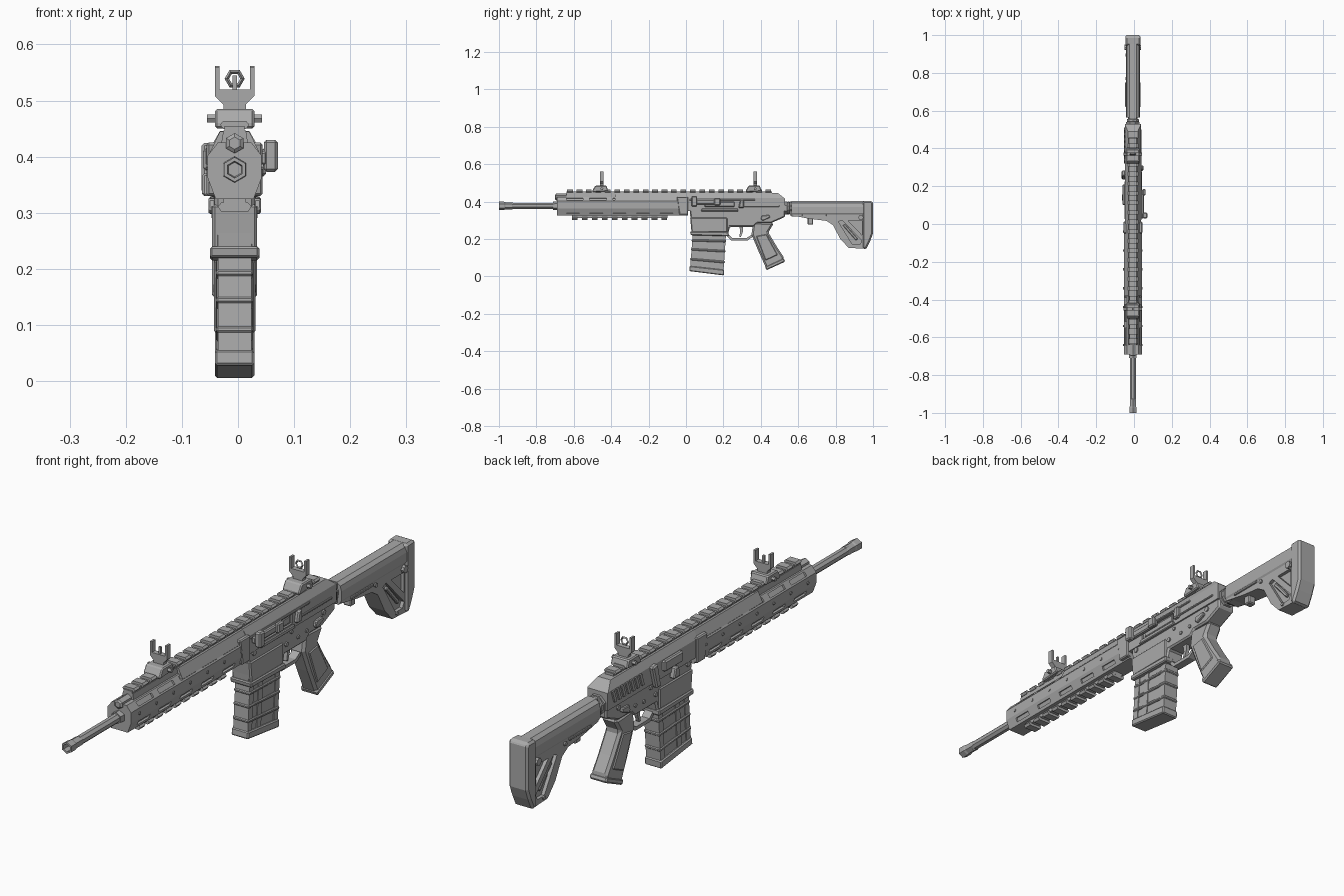
import bpy, bmesh, math
from mathutils import Vector

cube = bpy.data.objects.get("Cube")
if cube:
    bpy.data.objects.remove(cube, do_unlink=True)

C = -0.006  # centre line of the body

grey = bpy.data.materials.new("gun grey")
grey.use_nodes = True
grey.diffuse_color = (0.4, 0.4, 0.4, 1)
grey.node_tree.nodes["Principled BSDF"].inputs["Base Color"].default_value = (0.4, 0.4, 0.4, 1)


def finish(name, bm, bevel=0):
    bmesh.ops.recalc_face_normals(bm, faces=bm.faces)
    mesh = bpy.data.meshes.new(name)
    bm.to_mesh(mesh)
    bm.free()
    mesh.materials.append(grey)
    ob = bpy.data.objects.new(name, mesh)
    bpy.context.collection.objects.link(ob)
    if bevel:
        mod = ob.modifiers.new("chamfer", 'BEVEL')
        mod.width, mod.segments = bevel, 1
        mod.limit_method, mod.angle_limit = 'ANGLE', math.radians(35)
    return ob


def prism(name, pts, axis, lo, hi, bevel=0):
    """Extrude a polygon: (y, z) points along x, or (x, z) points along y."""
    place = {'x': lambda p, d: (C + d, p[0], p[1]),
             'y': lambda p, d: (C + p[0], d, p[1])}[axis]
    bm = bmesh.new()
    a = [bm.verts.new(place(p, lo)) for p in pts]
    b = [bm.verts.new(place(p, hi)) for p in pts]
    bm.faces.new(a)
    bm.faces.new(b)
    for i in range(len(pts)):
        j = (i + 1) % len(pts)
        bm.faces.new((a[i], a[j], b[j], b[i]))
    return finish(name, bm, bevel)


def box(name, x0, x1, y0, y1, z0, z1, bevel=0):
    return prism(name, [(y0, z0), (y1, z0), (y1, z1), (y0, z1)], 'x', x0, x1, bevel)


def pin(name, y, z, r, x0, x1, n=8):
    pts = [(y + r * math.cos(math.tau * i / n), z + r * math.sin(math.tau * i / n)) for i in range(n)]
    return prism(name, pts, 'x', x0, x1)


def lathe(name, profile, z, n):
    """Turn (y, radius) points around a lengthwise axis at height z."""
    bm = bmesh.new()
    rings = [[bm.verts.new((C + r * math.cos(math.tau * (i + .5) / n), y,
                            z + r * math.sin(math.tau * (i + .5) / n))) for i in range(n)]
             for y, r in profile]
    for a, b in zip(rings, rings[1:]):
        for i in range(n):
            j = (i + 1) % n
            bm.faces.new((a[i], a[j], b[j], b[i]))
    bm.faces.new(rings[0])
    bm.faces.new(rings[-1])
    return finish(name, bm)


def both(half):
    """Mirror a half outline (x, z) into a closed symmetric one."""
    return half + [(-x, z) for x, z in reversed(half)]


def cut(ob, cutter):
    cutter.hide_render = True
    mod = ob.modifiers.new("cut", 'BOOLEAN')
    mod.operation, mod.solver, mod.object = 'DIFFERENCE', 'EXACT', cutter
    bpy.context.view_layer.objects.active = ob
    bpy.ops.object.modifier_apply(modifier=mod.name)
    bpy.data.objects.remove(cutter, do_unlink=True)


# Barrel with hollow muzzle
lathe("barrel", [(-.94, .017), (-.66, .017)], .377, 8)
lathe("muzzle", [(-.96, .008), (-.96, .013), (-1, .015), (-1, .022), (-.972, .022),
                 (-.965, .019), (-.93, .019), (-.925, .016)], .377, 6)
lathe("barrel_collar", [(-.71, .022), (-.68, .024)], .377, 6)
lathe("gas_plug", [(-.70, .011), (-.695, .018), (-.6, .018)], .424, 6)

# Handguard with slots cut in its slanted faces
guard = prism("handguard", both([(.030, .425), (.048, .402), (.048, .362), (.034, .325)]),
              'y', -.69, .01)
for s in (-1, 1):
    for mid, nrm, size, length in (((.039, .4135), (.79, .62), .008, .09),
                                   ((.041, .3435), (.935, -.354), .008, .07)):
        m, nv = Vector((mid[0] * s, mid[1])), Vector((nrm[0] * s, nrm[1]))
        t = Vector((-nv.y, nv.x)) * size
        nv = nv * .007
        for k in range(5):
            y = -.64 + k * .125
            cut(guard, prism("slot_cutter", [m + t + nv, m - t + nv, m - t - nv, m + t - nv],
                             'y', y, y + length))
    for k in range(7):
        pin("guard_rivet", -.64 + k * .1, .382, .006, s * .047, s * .051, 6)
    prism("guard_clamp", [(-.035, .33), (.012, .33), (.012, .425), (-.05, .425)], 'x',
          s * .03, s * .05, .004)

prism("handguard_spine", both([(.02, .447), (.026, .41)]), 'y', -.64, -.36)
prism("handguard_roof", both([(.026, .445), (.044, .408)]), 'y', -.38, .01)

# Toothed rails on top and below
box("top_rail", -.018, .018, -.64, .46, .44, .455)
for k in range(22):
    y = -.635 + k * .0505
    prism("top_rail_tooth", both([(.02, .464), (.026, .457), (.02, .449)]), 'y', y, y + .03)
box("bottom_rail", -.02, .02, -.61, -.1, .312, .328)
for k in range(10):
    y = -.61 + k * .0533
    prism("bottom_rail_tooth", both([(.024, .318), (.03, .311), (.024, .302)]), 'y', y, y + .03)

# Upper receiver
upper = prism("upper_receiver", both([(.026, .446), (.042, .418), (.042, .35)]), 'y', 0, .53)
cut(upper, prism("rear_slope_cutter", [(.46, .47), (.56, .47), (.56, .40), (.53, .415)], 'x', -.1, .1))
cut(upper, box("port_cutter", .035, .06, .09, .27, .368, .403))
box("bolt", .02, .039, .1, .26, .372, .399, .003)
prism("port_cover", [(.08, .348), (.28, .348), (.275, .364), (.085, .364)], 'x', .035, .049, .003)
box("handle_track", .038, .046, .02, .37, .405, .413, .002)
prism("case_deflector", [(.28, .365), (.31, .365), (.31, .41), (.29, .41)], 'x', .035, .056, .005)
box("side_ridge", .038, .046, .29, .5, .372, .38, .002)

# Charging handle on the left of the body
box("charging_rod", .04, .058, .03, .18, .385, .41, .004)
box("charging_knob", .052, .077, .03, .06, .373, .43, .005)
box("charging_tail", .05, .068, .15, .185, .38, .418, .005)

# Slanted grip fins on the right of the body
for k in range(7):
    y = .32 + k * .027
    prism("receiver_fin", [(y, .37), (y + .013, .37), (y + .028, .415), (y + .015, .415)], 'x',
          -.048, -.038)
prism("bolt_catch", [(.235, .335), (.262, .335), (.285, .42), (.255, .425)], 'x', -.059, -.038, .005)
box("receiver_side_block", -.056, -.038, .1, .21, .375, .415, .005)
prism("bolt_release", [(.12, .33), (.16, .33), (.15, .37), (.13, .37)], 'x', -.058, -.036, .004)

# Lower receiver and magazine well
prism("lower_receiver", [(.02, .36), (.03, .225), (.225, .225), (.235, .265), (.36, .265),
                         (.38, .285), (.455, .285), (.53, .318), (.53, .36)], 'x', -.036, .036, .006)
prism("magazine_well", [(.022, .315), (.03, .235), (.222, .235), (.222, .315)], 'x', -.040, .040, .005)
prism("well_lip", [(.022, .24), (.025, .22), (.228, .215), (.228, .237)], 'x', -.044, .044, .004)
lathe("rear_plate", [(.52, .038), (.54, .038)], .365, 8)
for s in (-1, 1):
    for y, z, r in ((.05, .34, .01), (.27, .335, .007), (.31, .30, .007), (.36, .305, .007),
                    (.46, .335, .01), (.24, .30, .009)):
        pin("receiver_pin", y, z, r, s * .034, s * .041)
    prism("safety_lever", [(.40, .307), (.41, .297), (.45, .315), (.445, .328), (.405, .325)], 'x',
          s * .034, s * .047, .003)

# Trigger and its guard
prism("trigger_guard", [(.21, .225), (.24, .193), (.33, .193), (.37, .22), (.37, .235),
                        (.325, .206), (.246, .206), (.215, .238)], 'x', -.016, .016)
prism("trigger", [(.285, .27), (.305, .27), (.305, .24), (.293, .21), (.285, .212), (.29, .24)],
      'x', -.007, .007)

# Pistol grip
prism("grip", [(.36, .29), (.35, .225), (.385, .14), (.43, .04), (.52, .082), (.525, .1),
               (.485, .16), (.44, .235), (.47, .285)], 'x', -.032, .032, .010)
prism("grip_cap", [(.422, .052), (.43, .033), (.531, .079), (.522, .098)], 'x', -.035, .035, .005)
for s in (-1, 1):
    prism("grip_panel", [(.375, .215), (.425, .085), (.49, .115), (.43, .225)], 'x',
          s * .03, s * .037, .004)


# Magazine: a slanted body with bands around it
def mag_point(u, t):
    """u runs front to back, t from top to bottom."""
    return (.037 - .016 * t + .178 * u, .24 - (.21 + .022 * u) * t)


def mag_piece(name, u0, u1, t0, t1, half, bevel=0):
    corners = ((u0, t0), (u1, t0), (u1, t1), (u0, t1))
    return prism(name, [mag_point(*c) for c in corners], 'x', -half, half, bevel)


mag_piece("magazine", 0, 1, -.2, .95, .027, .004)
mag_piece("magazine_base", -.02, 1.02, .88, 1.01, .035, .004)
for t in (.2, .43, .68):
    mag_piece("magazine_band", -.02, 1.02, t, t + .05, .033, .003)
for u in (.0, .30, .86):
    mag_piece("magazine_spine", u, u + .14, 0, .9, .030)

# Buffer tube and locking rings
lathe("buffer_tube", [(.53, .026), (.60, .026)], .365, 10)
lathe("castle_ring", [(.538, .03), (.542, .034), (.552, .034), (.556, .03)], .365, 10)
box("sling_plate", -.02, .02, .555, .565, .325, .40)

# Stock
prism("stock_tube", both([(.018, .402), (.032, .391), (.037, .372), (.037, .338), (.026, .32)]),
      'y', .565, .965)
stock = prism("stock_body", [(.57, .345), (.57, .325), (.66, .308), (.75, .297), (.785, .275),
                             (.825, .2), (.87, .152), (.955, .148), (.975, .2), (.975, .36)],
              'x', -.033, .033)
for s in (-1, 1):
    cut(stock, prism("lower_pocket", [(.815, .292), (.835, .30), (.94, .19), (.93, .17), (.89, .17)],
                     'x', s * .02, s * .05))
    cut(stock, prism("upper_pocket", [(.865, .30), (.94, .222), (.94, .30)], 'x', s * .02, s * .05))
    prism("stock_strut", [(.838, .272), (.85, .28), (.92, .2), (.908, .192)], 'x',
          s * .018, s * .031, .003)
    pin("sling_socket", .935, .315, .014, s * .03, s * .044)
    pin("stock_bolt", .895, .165, .007, s * .03, s * .038)
    pin("stock_front_bolt", .77, .318, .008, s * .03, s * .039)
    box("stock_side_bar", s * .034, s * .041, .62, .75, .322, .332, .002)
box("stock_latch", -.016, .016, .65, .68, .276, .315, .004)
prism("butt_pad", [(.945, .402), (.945, .15), (.962, .143), (.985, .19), (1, .23), (1, .392), (.993, .404)],
      'x', -.040, .040, .008)


# Flip-up sights
def sight(name, y, top):
    prism(name + "_base", [(y - .05, .46), (y - .035, .485), (y + .025, .485), (y + .035, .455),
                           (y - .05, .45)], 'x', -.035, .035, .004)
    pin(name + "_screw", y, .468, .008, -.049, .049, 6)
    fork = [(.02, .48), (.02, .493), (.035, .508), (.035, top), (.027, top), (.027, .52)]
    prism(name + "_fork", both(fork), 'y', y - .01, y + .01)


sight("front_sight", -.45, .56)
box("front_sight_post", -.004, .004, -.454, -.446, .515, .545)
sight("rear_sight", .37, .562)
bpy.ops.mesh.primitive_torus_add(major_segments=6, minor_segments=4, major_radius=.014,
                                 minor_radius=.004, location=(C, .37, .539),
                                 rotation=(math.pi / 2, 0, 0))
ring = bpy.context.object
ring.name = "rear_sight_ring"
ring.data.materials.append(grey)
